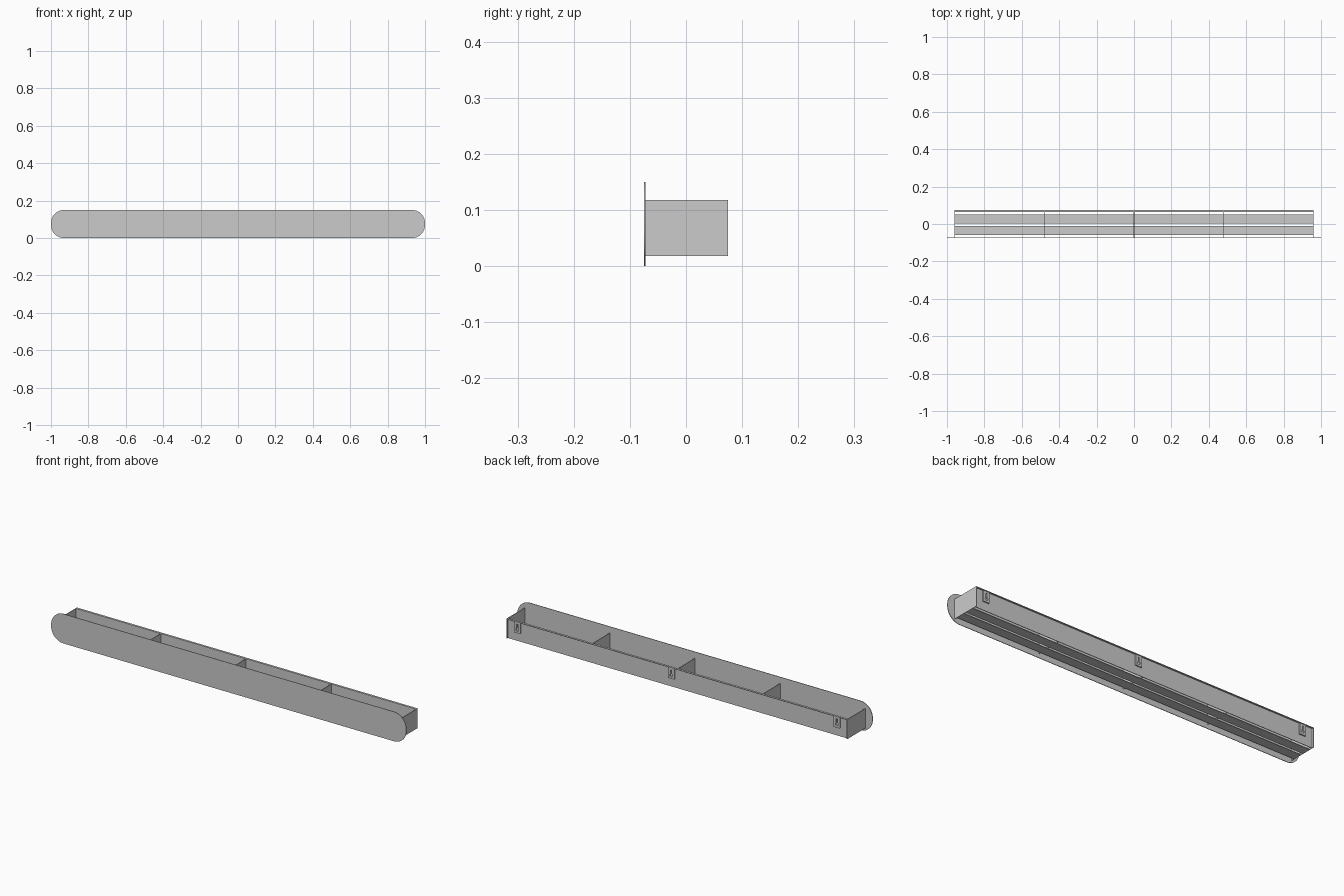
import bpy
from math import pi, cos, sin

if "Cube" in bpy.data.objects:
    bpy.data.objects.remove(bpy.data.objects["Cube"])


def box(name, x0, x1, y0, y1, z0, z1):
    bpy.ops.mesh.primitive_cube_add(size=1, location=((x0 + x1) / 2, (y0 + y1) / 2, (z0 + z1) / 2))
    o = bpy.context.object
    o.name = name
    o.scale = (x1 - x0, y1 - y0, z1 - z0)
    bpy.ops.object.transform_apply(location=False, rotation=False, scale=True)
    return o


def rounded(w, h, r, n=12):
    pts = []
    for k, (sx, sy) in enumerate([(1, 1), (-1, 1), (-1, -1), (1, -1)]):
        for i in range(n + 1):
            a = (k + i / n) * pi / 2
            pts.append((sx * (w / 2 - r) + r * cos(a), sy * (h / 2 - r) + r * sin(a)))
    return pts


def plate(name, outlines, loc, thick):
    """Flat upright plate in the xz plane; later outlines cut holes."""
    cu = bpy.data.curves.new(name, 'CURVE')
    cu.dimensions = '2D'
    cu.fill_mode = 'BOTH'
    cu.extrude = thick / 2
    for pts in outlines:
        s = cu.splines.new('POLY')
        s.points.add(len(pts) - 1)
        for p, (x, y) in zip(s.points, pts):
            p.co = (x, y, 0, 1)
        s.use_cyclic_u = True
    o = bpy.data.objects.new(name, cu)
    bpy.context.collection.objects.link(o)
    o.location = loc
    o.rotation_euler = (pi / 2, 0, 0)
    bpy.ops.object.select_all(action='DESELECT')
    o.select_set(True)
    bpy.context.view_layer.objects.active = o
    bpy.ops.object.convert(target='MESH')
    bpy.ops.object.shade_smooth_by_angle(angle=0.5)
    return o


T = 0.003            # sheet thickness
FRONT, BACK = -0.075, 0.075
Z0, Z1 = 0.018, 0.118
HX = 0.96
YB = 0.067           # recessed outer face of the back panel

# Long front panel with rounded ends
plate("front_panel", [rounded(2, 0.15, 0.07)], (0, FRONT + T / 2, 0.075), T)

# Recessed back panel with a lip along its top
box("back_panel", -HX + T, HX - T, YB - T, YB, Z0, Z1)
box("back_top_lip", -HX + T, HX - T, YB, BACK, Z1 - T, Z1)

# End panels
for side, name in ((-1, "left_end"), (1, "right_end")):
    xs = sorted((side * HX, side * (HX - T)))
    box(name, xs[0], xs[1], FRONT + T, BACK, Z0, Z1)

# Floor slats with gaps between them
for i, (y0, y1) in enumerate([(-0.058, -0.010), (0.002, 0.050)]):
    box(f"floor_slat_{i + 1}", -HX + T, HX - T, y0, y1, Z0, Z0 + T)

# Dividers standing on the slats
for i, x in enumerate((-0.48, 0, 0.48)):
    box(f"divider_{i + 1}", x - T / 2, x + T / 2, FRONT + T, YB - T, Z0 + T, Z1)

# Hanging brackets with keyhole slots
keyhole = [(0.0035, 0.018), (-0.0035, 0.018)]
for i in range(17):
    a = pi * 0.64 + i / 16 * pi * 1.72
    keyhole.append((0.008 * cos(a), -0.010 + 0.008 * sin(a)))
for i, x in enumerate((-0.9, 0.033, 0.9)):
    plate(f"hanger_{i + 1}", [rounded(0.036, 0.054, 0.002, 3), keyhole],
          (x, YB + 0.003, 0.087), 0.006)
